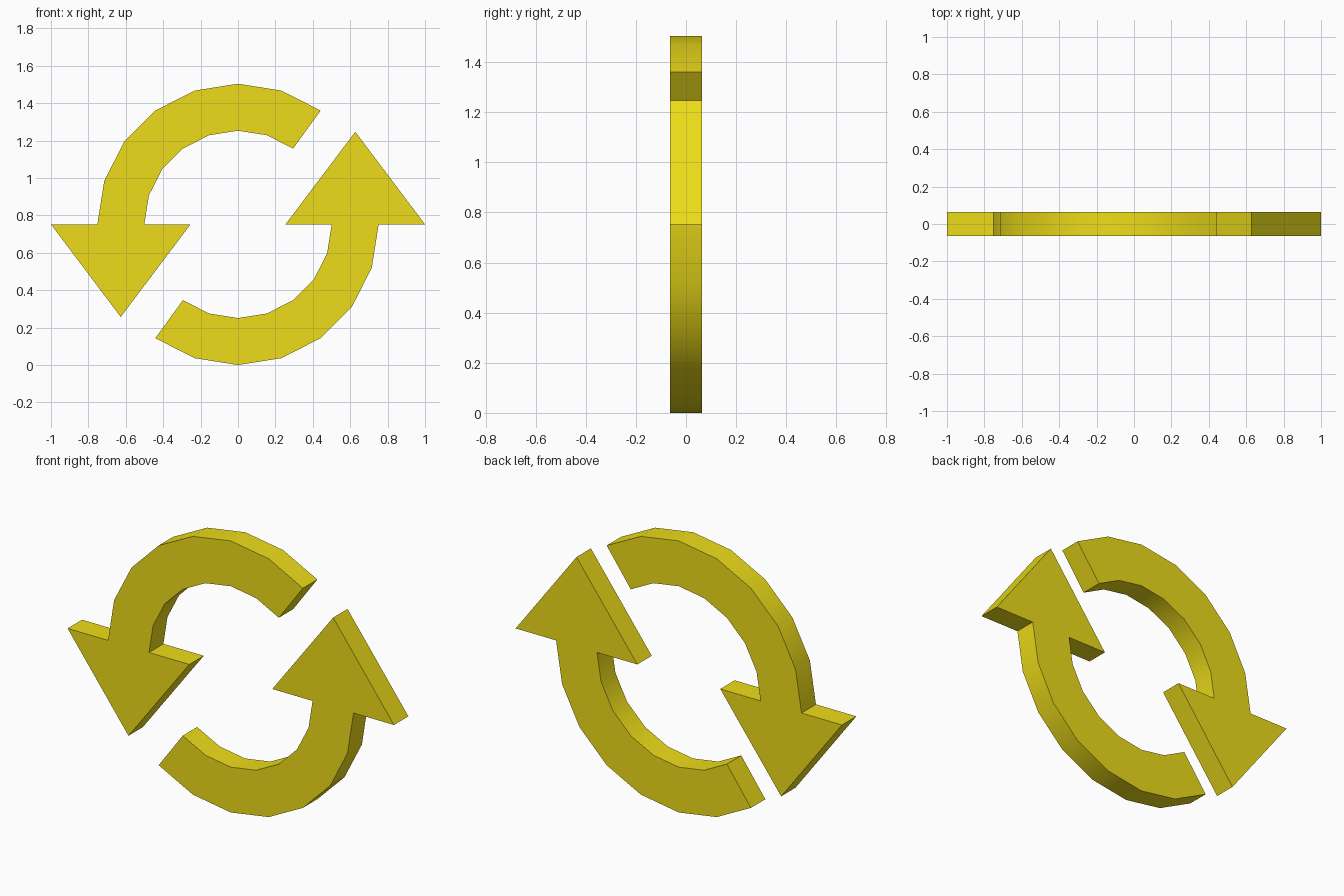
import bpy, bmesh
from math import sin, cos, radians

if "Cube" in bpy.data.objects:
    bpy.data.objects.remove(bpy.data.objects["Cube"])

OUTER, INNER = 0.752, 0.501   # ring radii; the ring centre sits at z = OUTER
HALF_DEPTH = 0.063
HEAD_X, HEAD_HALF, HEAD_LEN = 0.627, 0.373, 0.495

material = bpy.data.materials.new("yellow")
material.diffuse_color = (0.85, 0.72, 0.01, 1)
material.use_nodes = True
material.node_tree.nodes["Principled BSDF"].inputs["Base Color"].default_value = material.diffuse_color


def arc(radius, angles):
    return [(radius * cos(radians(a)), radius * sin(radians(a))) for a in angles]


def curved_arrow(name, sign):
    # Outline: outer arc, triangular head, inner arc back to the tail
    steps = range(54, 181, 18)
    outline = arc(OUTER, steps)
    outline += [(-HEAD_X - HEAD_HALF, 0), (-HEAD_X, -HEAD_LEN), (-HEAD_X + HEAD_HALF, 0)]
    outline += arc(INNER, reversed(steps))

    # Extrude the outline along y
    bm = bmesh.new()
    face = bm.faces.new([bm.verts.new((sign * x, -HALF_DEPTH, OUTER + sign * z))
                         for x, z in outline])
    ext = bmesh.ops.extrude_face_region(bm, geom=[face], use_keep_orig=True)
    moved = [g for g in ext["geom"] if isinstance(g, bmesh.types.BMVert)]
    bmesh.ops.translate(bm, verts=moved, vec=(0, 2 * HALF_DEPTH, 0))
    bmesh.ops.recalc_face_normals(bm, faces=bm.faces)

    mesh = bpy.data.meshes.new(name)
    bm.to_mesh(mesh)
    bm.free()
    mesh.materials.append(material)
    obj = bpy.data.objects.new(name, mesh)
    bpy.context.collection.objects.link(obj)

    # Smooth rim, sharp corners
    bpy.ops.object.select_all(action='DESELECT')
    obj.select_set(True)
    bpy.context.view_layer.objects.active = obj
    bpy.ops.object.shade_smooth_by_angle(angle=radians(30))


# Second arrow is the first turned half way round the ring centre
curved_arrow("upper_arrow", 1)
curved_arrow("lower_arrow", -1)
